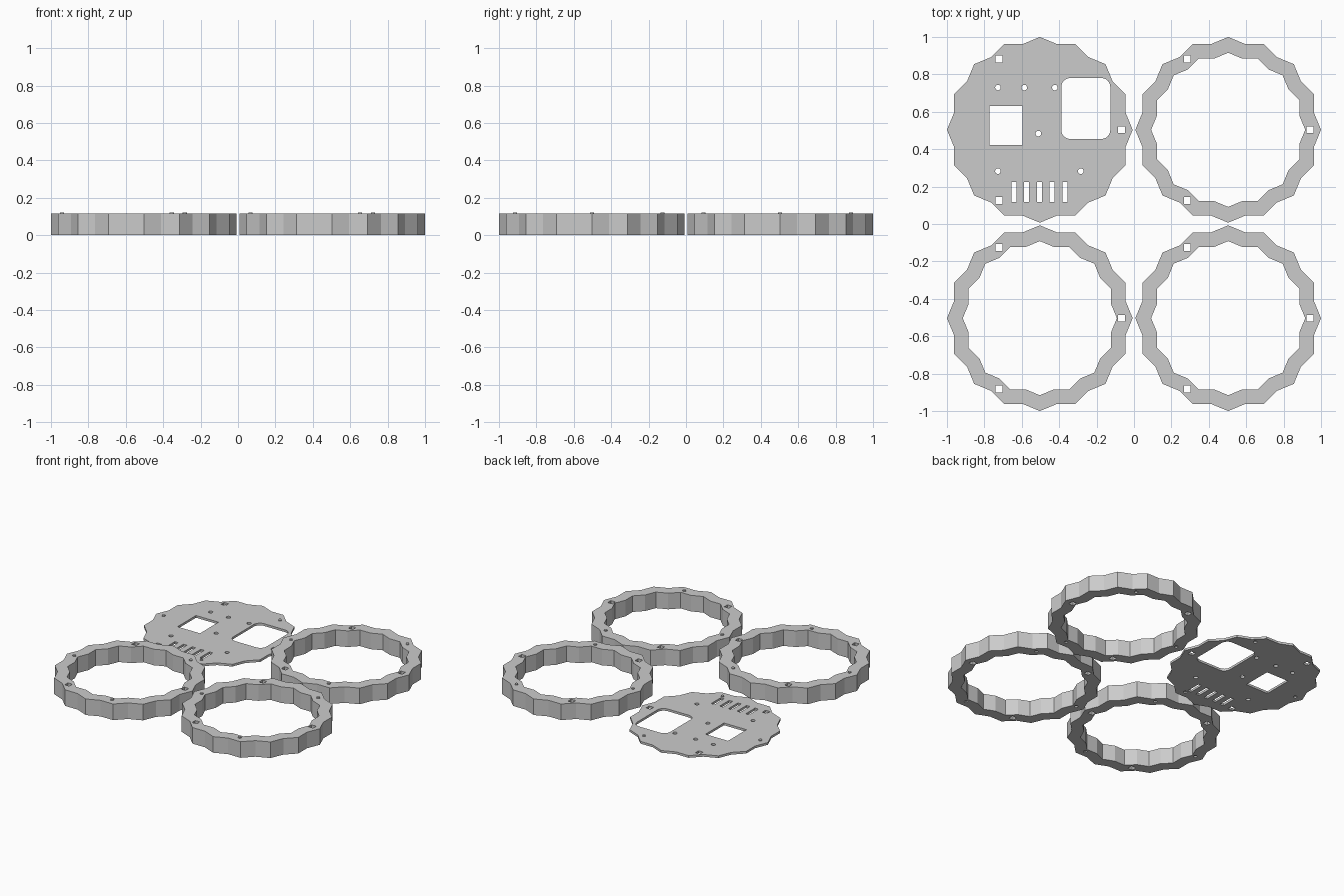
import bpy, bmesh, math
from math import cos, sin, pi, radians

if "Cube" in bpy.data.objects:
    bpy.data.objects.remove(bpy.data.objects["Cube"])

C = 0.5035           # centre offset of each disc
R = 0.4965           # outer tip radius
R_IN = 0.412         # inner tip radius
RING_H, PLATE_H = 0.115, 0.016
PIN_R, PIN_UP, PEG = 0.011, 0.007, 0.437

grey = bpy.data.materials.new("light grey")
grey.diffuse_color = (0.6, 0.6, 0.6, 1)
grey.use_nodes = True
grey.node_tree.nodes["Principled BSDF"].inputs["Base Color"].default_value = grey.diffuse_color


def star(r):
    """Sixteen-pointed outline: two overlapping octagons."""
    valley = r * cos(pi / 8) / cos(pi / 16)
    return [((r if i % 2 == 0 else valley) * cos(i * pi / 16),
             (r if i % 2 == 0 else valley) * sin(i * pi / 16)) for i in range(32)]


def circle(x, y, r, n=16):
    return [(x + r * cos(2 * pi * i / n), y + r * sin(2 * pi * i / n)) for i in range(n)]


def rect(x0, x1, y0, y1):
    return [(x0, y0), (x1, y0), (x1, y1), (x0, y1)]


def rounded(x0, x1, y0, y1, r, n=6):
    pts = []
    corners = [(x1 - r, y1 - r), (x0 + r, y1 - r), (x0 + r, y0 + r), (x1 - r, y0 + r)]
    for k, (cx, cy) in enumerate(corners):
        for i in range(n + 1):
            a = (k + i / n) * pi / 2
            pts.append((cx + r * cos(a), cy + r * sin(a)))
    return pts


def polar(deg):
    return PEG * cos(radians(deg)), PEG * sin(radians(deg))


PEGS = [polar(a) for a in (180, 60, -70)]
SQUARES = [rect(x - 0.018, x + 0.018, y - 0.018, y + 0.018)
           for x, y in (polar(a) for a in (0, 120, 240))]


def slab(name, loops, height, loc):
    """Extrude a filled outline with holes into a solid standing on z = 0."""
    cu = bpy.data.curves.new(name + "_profile", 'CURVE')
    cu.dimensions = '2D'
    cu.fill_mode = 'BOTH'
    cu.extrude = height / 2
    for loop in loops:
        sp = cu.splines.new('POLY')
        sp.points.add(len(loop) - 1)
        for p, (x, y) in zip(sp.points, loop):
            p.co = (x, y, 0, 1)
        sp.use_cyclic_u = True
    tmp = bpy.data.objects.new(name + "_profile", cu)
    bpy.context.collection.objects.link(tmp)
    dg = bpy.context.evaluated_depsgraph_get()
    me = bpy.data.meshes.new_from_object(tmp.evaluated_get(dg))
    bpy.data.objects.remove(tmp)
    bm = bmesh.new()
    bm.from_mesh(me)
    bmesh.ops.remove_doubles(bm, verts=bm.verts, dist=1e-5)
    bmesh.ops.translate(bm, verts=bm.verts, vec=(0, 0, height / 2))
    bmesh.ops.recalc_face_normals(bm, faces=bm.faces)
    for f in bm.faces:
        f.smooth = False
    bm.to_mesh(me)
    bm.free()
    me.materials.clear()
    me.materials.append(grey)
    ob = bpy.data.objects.new(name, me)
    ob.location = loc
    bpy.context.collection.objects.link(ob)
    return ob


def pegs(name, z0, z1, r, loc):
    """Three short cylinders, for pins or for socket cutters."""
    bm = bmesh.new()
    for x, y in PEGS:
        res = bmesh.ops.create_cone(bm, cap_ends=True, segments=16, radius1=r,
                                    radius2=r, depth=z1 - z0)
        bmesh.ops.translate(bm, verts=res["verts"], vec=(x, y, (z0 + z1) / 2))
    me = bpy.data.meshes.new(name)
    bm.to_mesh(me)
    bm.free()
    me.materials.append(grey)
    ob = bpy.data.objects.new(name, me)
    ob.location = loc
    bpy.context.collection.objects.link(ob)
    return ob


def finish(ob, height, loc):
    """Pins on top, matching shallow sockets underneath."""
    pegs(ob.name + "_pins", height - 0.002, height + PIN_UP, PIN_R, loc)
    cutter = pegs(ob.name + "_socket_cutter", -0.01, 0.009, PIN_R + 0.001, loc)
    cutter.hide_render = True
    cutter.hide_viewport = True
    mod = ob.modifiers.new("sockets", 'BOOLEAN')
    mod.operation = 'DIFFERENCE'
    mod.solver = 'EXACT'
    mod.object = cutter


# Three open spacer rings
for name, sx, sy in (("front_left_ring", -1, -1), ("front_right_ring", 1, -1),
                     ("back_right_ring", 1, 1)):
    loc = (sx * C, sy * C, 0)
    finish(slab(name, [star(R), star(R_IN)] + SQUARES, RING_H, loc), RING_H, loc)

# Thin plate with windows, screw holes and vent slots
holes = [rect(-0.270, -0.092, -0.082, 0.127),
         rounded(0.115, 0.377, -0.049, 0.277, 0.048)]
holes += [circle(x, y, 0.015) for x, y in
          ((-0.224, 0.226), (-0.083, 0.226), (0.080, 0.226),
           (-0.008, -0.020), (-0.224, -0.221), (0.219, -0.221))]
holes += [rect(x - 0.0135, x + 0.0135, -0.386, -0.279)
          for x in (-0.139 + 0.0683 * i for i in range(5))]
loc = (-C, C, 0)
finish(slab("cover_plate", [star(R)] + SQUARES + holes, PLATE_H, loc), PLATE_H, loc)
